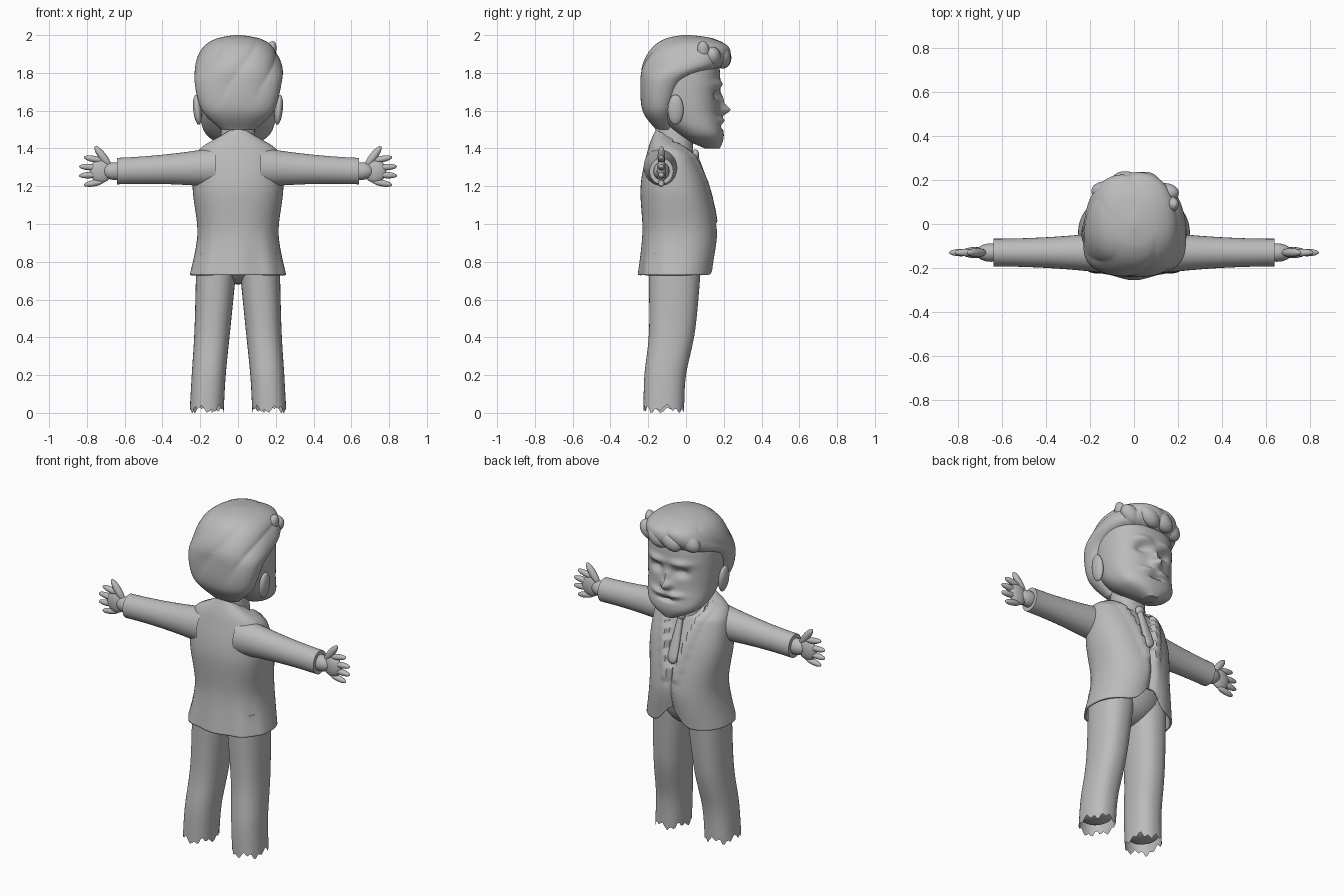
import bpy, bmesh, math
from math import sin, cos, pi, exp

cube = bpy.data.objects.get("Cube")
if cube:
    bpy.data.objects.remove(cube, do_unlink=True)

shade = 0.5
grey = bpy.data.materials.new("plain grey")
grey.use_nodes = True
grey.diffuse_color = (shade, shade, shade, 1)
grey.node_tree.nodes["Principled BSDF"].inputs["Base Color"].default_value = (shade, shade, shade, 1)

arm_y = -0.13
arm_z = 1.28


def finish(name, bm, mirror):
    """Turn a bmesh into a smooth object, mirrored to the other side if asked."""
    bmesh.ops.recalc_face_normals(bm, faces=bm.faces)
    mesh = bpy.data.meshes.new(name)
    bm.to_mesh(mesh)
    bm.free()
    mesh.materials.append(grey)
    part = bpy.data.objects.new(name, mesh)
    bpy.context.collection.objects.link(part)
    if mirror:
        part.modifiers.new("Mirror", "MIRROR")
    bpy.ops.object.select_all(action="DESELECT")
    part.select_set(True)
    bpy.context.view_layer.objects.active = part
    bpy.ops.object.shade_smooth_by_angle(angle=math.radians(50))
    return part


def spline(keys, s):
    """Smooth curve through the keys, s running from start to end."""
    last = len(keys) - 1
    i = min(int(s * last), last - 1)
    t = s * last - i
    before, start, end, after = (keys[max(0, min(last, i + d))] for d in (-1, 0, 1, 2))
    result = []
    for a, b, c, d in zip(before, start, end, after):
        into, out = (c - a) / 2, (d - b) / 2
        bend = 3 * (c - b) - 2 * into - out
        twist = 2 * (b - c) + into + out
        result.append(b + t * (into + t * (bend + t * twist)))
    return result


def loft(name, keys, steps=40, sides=48, power=2.3, warp=None, open_base=False, mirror=False):
    """Stack rounded rings. Each key is height, centre x, half width, back y, front y."""
    bm = bmesh.new()
    rings = []
    for j in range(steps + 1):
        z, middle, half, back, front = spline(keys, j / steps)
        ring = []
        for i in range(sides):
            angle = 2 * pi * i / sides
            across, along = (math.copysign(abs(w) ** (2 / power), w) for w in (cos(angle), sin(angle)))
            point = (middle + half * across, (back + front) / 2 + (front - back) / 2 * along, z)
            ring.append(bm.verts.new(warp(*point, angle) if warp else point))
        rings.append(ring)
    for low, high in zip(rings, rings[1:]):
        for i in range(sides):
            n = (i + 1) % sides
            bm.faces.new((low[i], low[n], high[n], high[i]))
    bm.faces.new(rings[-1])
    if not open_base:
        bm.faces.new(rings[0])
    return finish(name, bm, mirror)


def ball(name, centre, size, tilt=0, mirror=True):
    """Stretched sphere, tilted about the front-to-back axis."""
    bm = bmesh.new()
    bmesh.ops.create_uvsphere(bm, u_segments=24, v_segments=16, radius=1)
    part = finish(name, bm, mirror)
    for v in part.data.vertices:
        x, y, z = (a * b for a, b in zip(v.co, size))
        v.co = (centre[0] + x * cos(tilt) - z * sin(tilt), centre[1] + y,
                centre[2] + x * sin(tilt) + z * cos(tilt))
    return part


def hill(offset, spread):
    return exp(-(offset / spread) ** 2)


# Jacket: sunken shirt front, raised lapels, cutaway hem and tilted collar
def tailor(x, y, z, angle):
    waist, shoulder = 1.0, 1.36
    facing = sin(angle)
    if facing > 0.1 and z > waist:
        opening = (z - waist) / 4
        if abs(x) < opening:
            y -= 0.02
        elif abs(x) < opening + 0.05:
            y += 0.008
    elif z < waist:
        drop = waist - z
        if facing > 0:
            y -= 0.02 * hill(x, 0.015)
            z += 0.4 * drop * hill(x, 0.07)
        else:
            y += 0.02 * drop * sin(9 * angle)
    if z > shoulder:
        z -= 0.3 * (z - shoulder) * (1 + facing)
    return x, y, z


jacket = loft("jacket", [(0.73, 0, 0.255, -0.25, 0.145), (0.95, 0, 0.215, -0.23, 0.165),
                         (1.2, 0, 0.24, -0.24, 0.12), (1.4, 0, 0.21, -0.2, 0.04),
                         (1.5, 0, 0.08, -0.16, 0)],
              steps=60, sides=96, warp=tailor, open_base=True)
jacket.modifiers.new("Cloth thickness", "SOLIDIFY").thickness = 0.012


# Sleeves: tapered tubes from shoulder to cuff
bm = bmesh.new()
rings = []
sides = 32
for j in range(sides + 1):
    s = j / sides
    radius = 0.07 + 0.035 * (1 - s) ** 2
    rings.append([bm.verts.new((0.12 + 0.52 * s, arm_y + radius * 0.9 * cos(2 * pi * i / sides),
                                arm_z + 0.02 * (1 - s) + radius * sin(2 * pi * i / sides)))
                  for i in range(sides)])
for inner, outer in zip(rings, rings[1:]):
    for i in range(sides):
        n = (i + 1) % sides
        bm.faces.new((inner[i], inner[n], outer[n], outer[i]))
bm.faces.new(rings[-1])
finish("sleeve", bm, True)

# Hands: wrist, palm, four fanned fingers and a raised thumb
ball("wrist", (0.65, arm_y, arm_z), (0.07, 0.042, 0.047))
ball("palm", (0.725, arm_y, arm_z), (0.06, 0.025, 0.062))
for n in range(4):
    fan = (n - 1.5) / 4
    reach = 0.79 - 0.2 * fan ** 2
    ball("finger_%d" % n, (reach, arm_y, arm_z + 0.17 * fan), (0.055, 0.017, 0.017), tilt=fan / 2)
ball("thumb", (0.715, arm_y, 1.355), (0.07, 0.02, 0.021), tilt=pi / 3.4)


# Trousers with torn, open hems
def torn(x, y, z, angle):
    if z < 0.07:
        z += (0.07 - z) / 4 * (sin(5 * angle + 1) + sin(13 * angle))
    return x, y, max(z, 0)


loft("trouser_leg", [(0.02, 0.165, 0.09, -0.225, -0.01), (0.2, 0.155, 0.09, -0.22, 0),
                     (0.45, 0.135, 0.095, -0.195, 0.05), (0.85, 0.11, 0.11, -0.2, 0.085)],
     warp=torn, open_base=True, mirror=True)
ball("torn_lining", (0.165, -0.117, 0.085), (0.085, 0.1, 0.04))
ball("trouser_seat", (0, -0.05, 0.87), (0.2, 0.16, 0.19), mirror=False)

# Neck and tie
loft("neck", [(1.34, 0, 0.1, -0.16, 0.04), (1.56, 0, 0.085, -0.14, 0.03)])
loft("tie_blade", [(1.1, 0, 0.01, 0.12, 0.135), (1.15, 0, 0.03, 0.11, 0.14), (1.36, 0, 0.015, 0.03, 0.065)])
ball("tie_knot", (0, 0.05, 1.365), (0.028, 0.02, 0.03), mirror=False)


# Head: nose, brow, eye sockets, moustache and mouth raised or sunk by rule
def sculpt(x, y, z, angle):
    side = abs(x)
    nose = 0.055 * hill(x, 0.03) * hill(z - 1.605, 0.028) + 0.02 * hill(x, 0.02) * hill(z - 1.66, 0.03)
    brow = 0.02 * hill(side - 0.08, 0.06) * hill(z - 1.74, 0.02)
    socket = 0.03 * hill(side - 0.08, 0.04) * hill(z - 1.685, 0.025)
    moustache = 0.02 * hill(side - 0.05, 0.05) * hill(z - 1.55, 0.016)
    mouth = 0.022 * hill(x, 0.045) * hill(z - 1.515, 0.01)
    relief = nose + brow - socket + moustache - mouth
    return x, y + relief * max(0, min(1, 2 * sin(angle))), z


loft("head", [(1.4, 0, 0.04, 0.1, 0.18), (1.47, 0, 0.165, -0.04, 0.2), (1.6, 0, 0.205, -0.16, 0.18),
              (1.8, 0, 0.21, -0.19, 0.18), (1.9, 0, 0.18, -0.15, 0.16)],
     steps=80, sides=96, warp=sculpt)
ball("ear", (0.215, -0.055, 1.605), (0.022, 0.042, 0.08), tilt=-0.1)


# Hair cap with combed grooves that fade out towards the nape
def comb(x, y, z, angle):
    fade = max(0, min(1, 4 * (z - 1.6)))
    groove = abs(sin(17 * x + 5 * y + 3 * sin(5 * z))) ** 0.6 - 0.75
    swell = 1 + 0.055 * fade * groove
    return x * swell, y * swell, z


loft("hair", [(1.5, 0, 0.09, -0.16, -0.07), (1.6, 0, 0.19, -0.23, -0.05), (1.75, 0, 0.23, -0.24, 0.02),
              (1.84, 0, 0.23, -0.23, 0.2), (1.93, 0, 0.19, -0.18, 0.23),
              (1.98, 0, 0.12, -0.11, 0.15), (2, 0, 0.02, -0.02, 0.03)],
     steps=70, sides=110, warp=comb)

# Swept locks over the forehead and a stray tuft
for n in range(4):
    x = 0.09 * n - 0.13
    ball("front_lock_%d" % n, (x, 0.2 - 3 * x * x, 1.88), (0.07, 0.045, 0.05), tilt=0.6, mirror=False)
ball("stray_tuft", (0.17, 0.09, 1.91), (0.03, 0.035, 0.06), tilt=-0.3, mirror=False)
